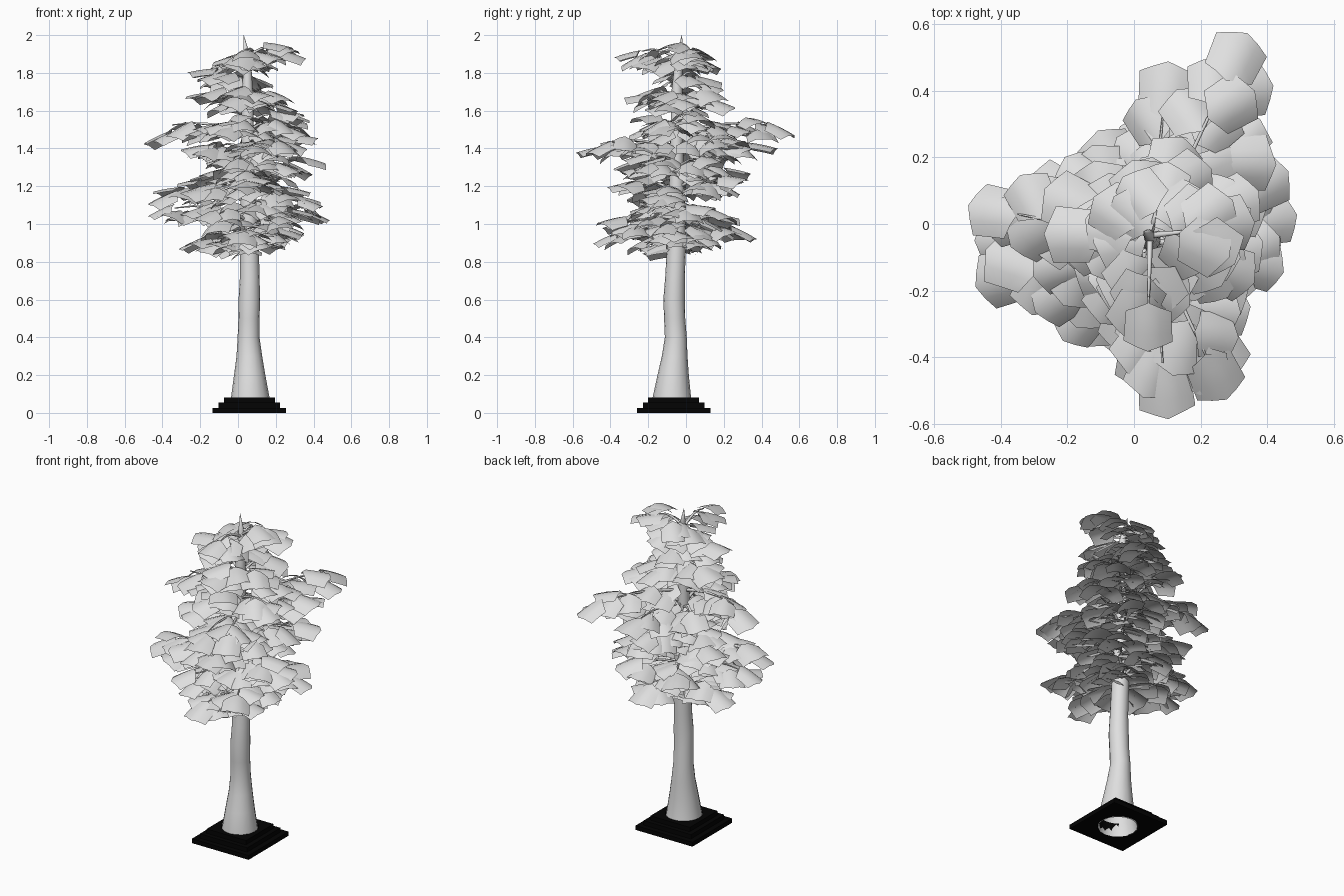
import bpy
import bmesh
import random
from math import sin, cos, pi, tau, atan2
from mathutils import Vector, Matrix

random.seed(7)
cube = bpy.data.objects.get("Cube")
if cube:
    bpy.data.objects.remove(cube, do_unlink=True)


def make_material(name, value):
    mat = bpy.data.materials.new(name)
    mat.use_nodes = True
    colour = (value, value, value, 1)
    mat.diffuse_color = colour
    mat.node_tree.nodes["Principled BSDF"].inputs["Base Color"].default_value = colour
    return mat


def finish(bm, name, mat, smooth, normals=True):
    if normals:
        bmesh.ops.recalc_face_normals(bm, faces=bm.faces)
    for face in bm.faces:
        face.smooth = smooth
    mesh = bpy.data.meshes.new(name)
    bm.to_mesh(mesh)
    bm.free()
    mesh.materials.append(mat)
    obj = bpy.data.objects.new(name, mesh)
    bpy.context.collection.objects.link(obj)
    return obj


def loft(bm, rings, closed=True):
    """Join successive point rows with quads."""
    rows = [[bm.verts.new(p) for p in ring] for ring in rings]
    count = len(rows[0])
    for low, high in zip(rows, rows[1:]):
        for i in range(count if closed else count - 1):
            j = (i + 1) % count
            bm.faces.new((low[i], low[j], high[j], high[i]))
    return rows


pale = make_material("pale grey", 0.74)
black = make_material("black", 0.001)

# Stepped square base with a round hole through it
CENTRE = Vector((0.06, -0.065, 0))
SIDES = 32


def base_ring(radius, z, square):
    points = []
    for i in range(SIDES):
        a = tau * i / SIDES
        r = radius / max(abs(cos(a)), abs(sin(a))) if square else radius
        points.append(CENTRE + Vector((r * cos(a), r * sin(a), z)))
    return points


bm = bmesh.new()
step = 0.027
profile = [(0.118, 0, False)]
for level, half in enumerate((0.195, 0.163, 0.135)):
    profile += [(half, level * step, True), (half, (level + 1) * step, True)]
profile += [(0.105, 3 * step, False), (0.118, 0, False)]
loft(bm, [base_ring(*p) for p in profile])
bmesh.ops.remove_doubles(bm, verts=bm.verts, dist=0.0001)
finish(bm, "stepped_base", black, False)

# Trunk: height, centre x, centre y, radius
TRUNK = [(0.0, 0.062, -0.068, 0.112), (0.08, 0.065, -0.075, 0.102),
         (0.2, 0.062, -0.068, 0.083), (0.3, 0.06, -0.06, 0.068),
         (0.4, 0.056, -0.054, 0.058), (0.5, 0.058, -0.06, 0.056),
         (0.6, 0.06, -0.063, 0.057), (0.72, 0.062, -0.058, 0.052),
         (0.9, 0.06, -0.05, 0.05), (1.3, 0.052, -0.05, 0.037),
         (1.7, 0.05, -0.048, 0.029), (1.85, 0.05, -0.04, 0.02),
         (1.92, 0.042, -0.03, 0.014), (2.0, 0.03, -0.022, 0.001)]


def trunk_centre(z):
    for (z0, x0, y0, _), (z1, x1, y1, _) in zip(TRUNK, TRUNK[1:]):
        if z <= z1:
            return Vector((x0, y0, z0)).lerp(Vector((x1, y1, z1)), (z - z0) / (z1 - z0))


bm = bmesh.new()
rows = loft(bm, [[(x + r * cos(tau * i / 16), y + r * sin(tau * i / 16), z)
                  for i in range(16)] for z, x, y, r in TRUNK])
bm.faces.new(rows[-1])
finish(bm, "trunk", pale, True)

# Foliage sprays: tip x, tip y, height
SPRAYS = [(.04, -.39, 1.92), (.35, 0, 1.93), (-.12, .08, 1.88), (.1, .2, 1.91),
          (-.25, -.03, 1.83), (.06, .2, 1.8),
          (-.25, .1, 1.69), (.33, -.1, 1.68), (.15, .25, 1.69), (0, -.32, 1.7),
          (.37, .1, 1.58), (-.5, .06, 1.53), (.34, .57, 1.53), (.36, -.18, 1.54),
          (-.1, -.3, 1.55), (.1, .47, 1.44), (.1, -.57, 1.44), (.28, -.53, 1.44),
          (-.3, -.16, 1.4), (-.2, .2, 1.42), (.45, .15, 1.34), (.1, .35, 1.29),
          (-.25, .05, 1.29), (.05, -.42, 1.22), (-.31, .14, 1.22), (.46, -.15, 1.18),
          (-.47, -.19, 1.17), (.28, .3, 1.24), (-.49, -.05, 1.09), (.5, .03, 1.09),
          (.08, .38, .99), (-.22, -.36, 1.06), (.3, -.45, 1.02), (.36, -.15, .99),
          (-.32, .02, .95), (.02, -.5, .96), (.3, .25, 1.06), (-.1, -.22, .92),
          (-.05, -.38, 1.33), (.33, -.28, 1.36), (.38, .32, 1.46), (.2, -.3, 1.12),
          (-.1, .27, 1.08), (-.28, -.26, 1.2), (.2, .2, .95)]
LEAF = 0.162

twigs = bmesh.new()
leaves = bmesh.new()


def add_leaf(place, yaw):
    """A six-sided leaf arched across its width and drooping to the tip."""
    pitch = random.uniform(0.02, 0.42)
    roll = random.uniform(-0.28, 0.28)
    size = LEAF * random.uniform(0.92, 1.08)
    frame = (Matrix.Translation(place) @ Matrix.Rotation(yaw, 4, "Z")
             @ Matrix.Rotation(pitch, 4, "Y") @ Matrix.Rotation(roll, 4, "X")
             @ Matrix.Scale(size, 4))
    rows = []
    for k in range(4):
        row = []
        for s in (-1, -0.5, 0, 0.5, 1):
            u = 0.2 * abs(s) + k / 3 * (1 - 0.38 * abs(s))
            width = 0.44 + 0.06 * u
            row.append(frame @ Vector((u, s * width, -0.2 * s * s - 0.1 * u * u)))
        rows.append(row)
    loft(leaves, rows, closed=False)


for tip_x, tip_y, z in SPRAYS:
    start = trunk_centre(z - 0.05)
    out = Vector((tip_x - start.x, tip_y - start.y, 0))
    reach = out.length
    out.normalize()
    side = Vector((-out.y, out.x, 0))
    length = max(reach - 0.95 * LEAF, 0.04)
    yaw = atan2(out.y, out.x)

    def along(t):
        return start + out * length * t + Vector((0, 0, 0.055 * sin(t * pi * 0.7)))

    # Thin tapering branch
    tube = []
    for k in range(5):
        r = 0.011 - 0.002 * k
        tube.append([along(k / 4) + side * r * cos(tau * i / 5)
                     + Vector((0, 0, r * sin(tau * i / 5))) for i in range(5)])
    loft(twigs, tube)

    # Leaves alternate along the branch, with one at its end
    count = 4 + int(reach * 11)
    for k in range(count):
        t = 0.2 + 0.8 * k / (count - 1)
        turn = random.uniform(0.35, 1.15) * (-1) ** k if k < count - 1 else 0
        lift = Vector((0, 0, random.uniform(-0.035, 0.03)))
        add_leaf(along(t) + lift, yaw + turn)

finish(twigs, "branches", pale, True)
finish(leaves, "leaves", pale, True, normals=False)
